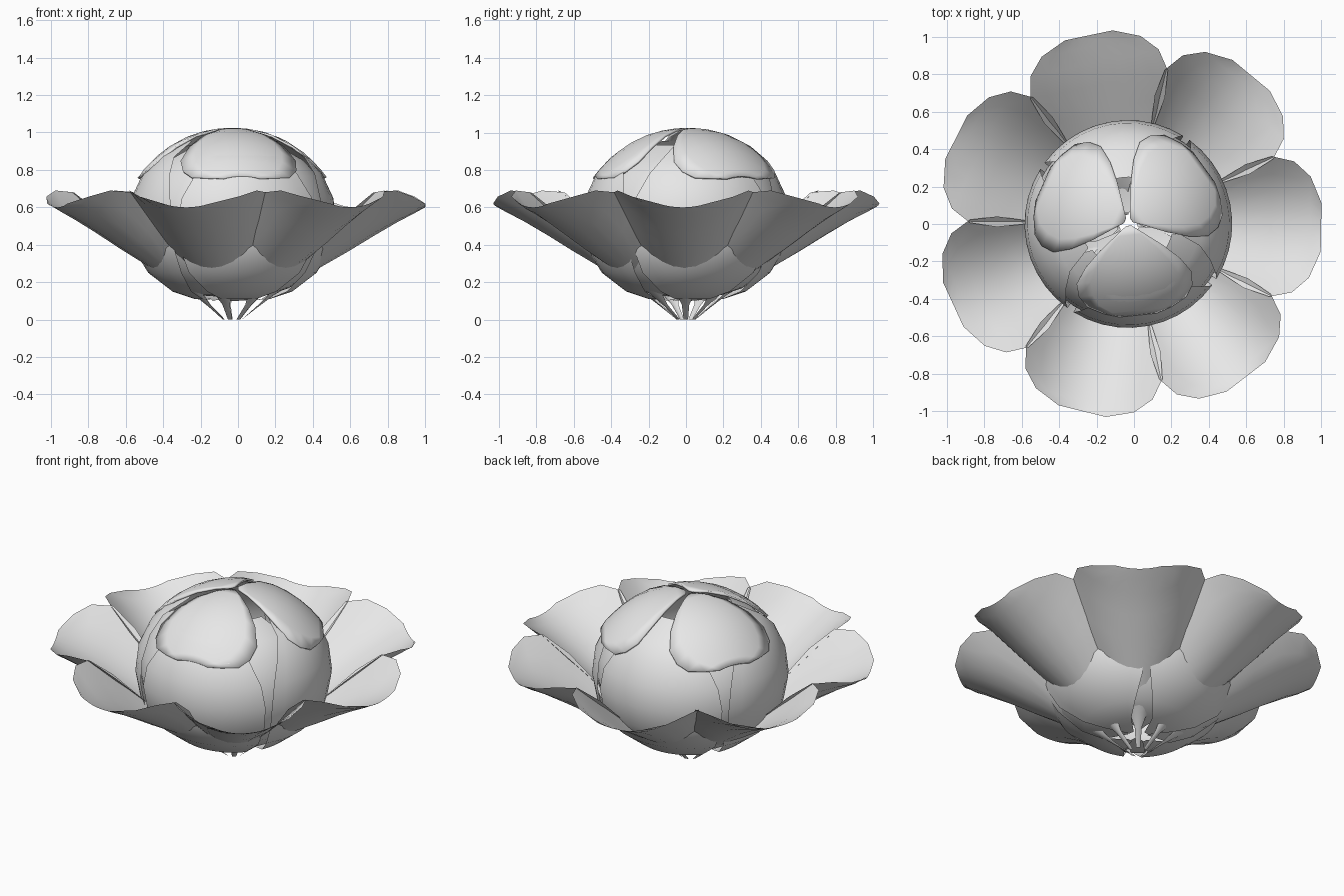
import bpy
import math

if "Cube" in bpy.data.objects:
    bpy.data.objects.remove(bpy.data.objects["Cube"])

CENTRE_X = -0.03

grey = bpy.data.materials.new("petal grey")
grey.diffuse_color = (0.8, 0.8, 0.8, 1.0)
grey.use_nodes = True
grey.node_tree.nodes["Principled BSDF"].inputs["Base Color"].default_value = grey.diffuse_color


def sheet(name, rows, angle, thickness=0.0):
    """Skin a grid of points into one petal and turn it about the flower axis."""
    n = len(rows[0])
    verts = [p for row in rows for p in row]
    faces = [(i * n + j, i * n + j + 1, (i + 1) * n + j + 1, (i + 1) * n + j)
             for i in range(len(rows) - 1) for j in range(n - 1)]
    mesh = bpy.data.meshes.new(name)
    mesh.from_pydata(verts, [], faces)
    mesh.materials.append(grey)
    ob = bpy.data.objects.new(name, mesh)
    bpy.context.collection.objects.link(ob)
    ob.location.x = CENTRE_X
    ob.rotation_euler.z = math.radians(angle)
    bpy.ops.object.select_all(action='DESELECT')
    ob.select_set(True)
    bpy.context.view_layer.objects.active = ob
    bpy.ops.object.shade_smooth_by_angle(angle=math.radians(40))
    if thickness:
        mod = ob.modifiers.new("thickness", 'SOLIDIFY')
        mod.thickness = thickness
        mod.offset = -1
    return ob


def span(n):
    return [-1 + 2 * j / (n - 1) for j in range(n)]


# Outer petals: radius, height, half width, lift of the side edges
OUTER = [(0.05, 0.0, 0.012, 0.0), (0.14, 0.07, 0.02, 0.01), (0.22, 0.13, 0.06, 0.03),
         (0.34, 0.20, 0.14, 0.06), (0.48, 0.285, 0.24, 0.12), (0.62, 0.365, 0.33, 0.20),
         (0.76, 0.45, 0.375, 0.23), (0.88, 0.52, 0.35, 0.17), (0.97, 0.567, 0.27, 0.09),
         (1.03, 0.60, 0.13, 0.02)]
outer_rows = [[(r, w * u, z + lift * u * u) for u in span(9)] for r, z, w, lift in OUTER]
for k in range(7):
    sheet("outer_petal", outer_rows, -1 + k * 360 / 7)

# Globe petals: radius, height, half angle in degrees
GLOBE = [(0.06, 0.10, 15), (0.20, 0.11, 28), (0.32, 0.15, 36), (0.45, 0.25, 42),
         (0.53, 0.38, 43), (0.555, 0.52, 43), (0.54, 0.65, 41), (0.48, 0.78, 35),
         (0.40, 0.87, 28), (0.25, 0.955, 20)]


def globe_rows(scale, widen):
    rows = []
    for r, z, half in GLOBE:
        a = math.radians(half * widen)
        rows.append([(r * scale * math.cos(a * u), r * scale * math.sin(a * u),
                      0.53 + (z - 0.53) * scale) for u in span(11)])
    return rows


for k in range(4):
    sheet("globe_petal", globe_rows(1.0, 1.0), 11 + 90 * k)
    sheet("inner_globe_petal", globe_rows(0.95, 1.0), 56 + 90 * k)

# Cap petals: distance along the petal and half width, draped on a dome
CAP = [(0.50, 0.10), (0.475, 0.18), (0.43, 0.265), (0.37, 0.305), (0.30, 0.31),
       (0.22, 0.255), (0.14, 0.17), (0.07, 0.08), (0.02, 0.015)]


def dome(x, y):
    q = x * x + y * y
    return (x, y, 1.025 - 0.75 * q - 1.1 * q * q)


cap_rows = [[dome(d, w * u) for u in span(9)] for d, w in CAP]
for k in range(3):
    cap = sheet("cap_petal", cap_rows, 36 + 120 * k, 0.012)
    cap.location.y = 0.01
